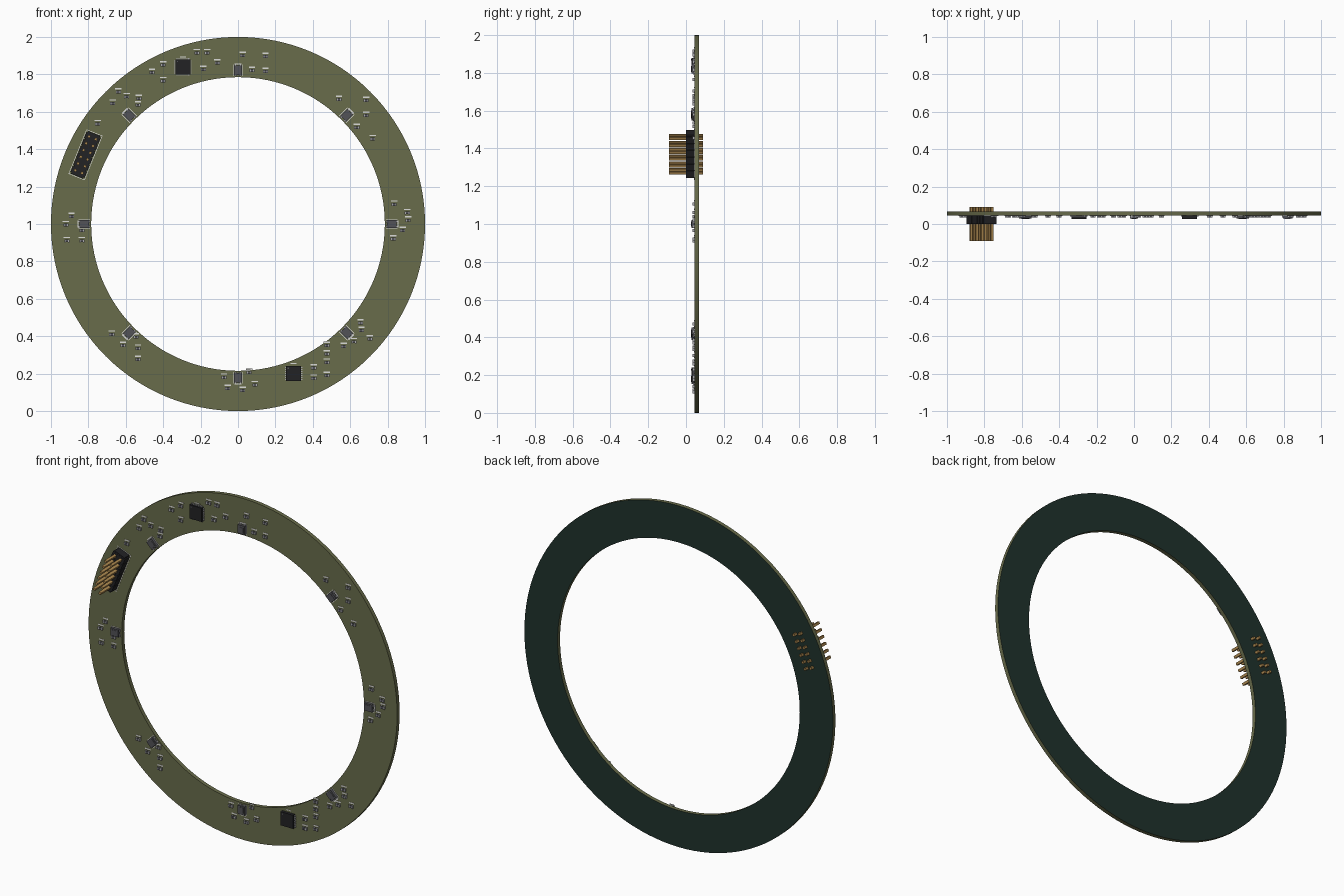
import bpy, bmesh, math
from mathutils import Matrix, Vector

old = bpy.data.objects.get("Cube")
if old:
    bpy.data.objects.remove(old, do_unlink=True)


def material(name, rgb, rough=0.6):
    m = bpy.data.materials.new(name)
    m.use_nodes = True
    m.diffuse_color = (*rgb, 1)
    bsdf = m.node_tree.nodes["Principled BSDF"]
    bsdf.inputs["Base Color"].default_value = (*rgb, 1)
    bsdf.inputs["Roughness"].default_value = rough
    return m


OLIVE = material("olive board", (0.14, 0.15, 0.07))
GREEN = material("dark green back", (0.014, 0.032, 0.025))
BLACK = material("black plastic", (0.016, 0.016, 0.018))
GREY = material("dark grey package", (0.085, 0.085, 0.095))
METAL = material("solder grey", (0.40, 0.40, 0.42))
WHITE = material("white print", (0.72, 0.72, 0.70))
GOLD = material("gold pin", (0.42, 0.25, 0.08))

FRONT, BACK = 0.045, 0.068     # board surfaces along y
R_OUT, R_IN = 1.0, 0.785
PRINT = FRONT - 0.0015         # height of printed marks


def make_mesh(name, parts):
    """Boxes as (x, z, width, height, y0, y1, material), in one mesh."""
    bm = bmesh.new()
    mats = []
    for x, z, w, h, y0, y1, mat in parts:
        if mat not in mats:
            mats.append(mat)
        mtx = Matrix.Translation((x, (y0 + y1) / 2, z)) @ Matrix.Diagonal((w, y1 - y0, h, 1))
        geo = bmesh.ops.create_cube(bm, size=1, matrix=mtx)
        for f in {f for v in geo["verts"] for f in v.link_faces}:
            f.material_index = mats.index(mat)
    me = bpy.data.meshes.new(name)
    bm.to_mesh(me)
    bm.free()
    for m in mats:
        me.materials.append(m)
    return me


def place(name, mesh, x, z, turn=0.0):
    ob = bpy.data.objects.new(name, mesh)
    ob.location = (x, 0, z)
    ob.rotation_euler = (0, math.radians(turn), 0)
    bpy.context.collection.objects.link(ob)
    return ob


# Ring board: rectangular section spun around the y axis
bm = bmesh.new()
section = [(R_IN, FRONT), (R_OUT, FRONT), (R_OUT, BACK), (R_IN, BACK)]
vs = [bm.verts.new((r, y, 0)) for r, y in section]
edges = [bm.edges.new((vs[i], vs[(i + 1) % 4])) for i in range(4)]
bmesh.ops.spin(bm, geom=vs + edges, cent=(0, 0, 0), axis=(0, 1, 0),
               angle=math.tau, steps=128)
bmesh.ops.remove_doubles(bm, verts=bm.verts, dist=1e-4)
bmesh.ops.recalc_face_normals(bm, faces=bm.faces)
for f in bm.faces:
    f.material_index = 1 if f.normal.y > 0.9 else 0
    f.smooth = abs(f.normal.y) < 0.5
for e in bm.edges:
    e.smooth = abs(e.verts[0].co.y - e.verts[1].co.y) > 0.01
me = bpy.data.meshes.new("ring_board")
bm.to_mesh(me)
bm.free()
me.materials.append(OLIVE)
me.materials.append(GREEN)
place("ring_board", me, 0, 1)

# Pin header: body blocks and two rows of six long square pins
PITCH = 0.039
body, pins = [], []
for i in range(6):
    z = (i - 2.5) * PITCH
    body.append((0, z, 0.082, PITCH * 0.86, 0.0, FRONT, BLACK))
    for x in (-PITCH / 2, PITCH / 2):
        pins.append((x, z, 0.014, 0.014, -0.09, 0.09, GOLD))
body.append((0, 0, 0.070, 6 * PITCH + 0.012, 0.001, FRONT, BLACK))
for s in (-1, 1):
    body.append((s * 0.045, 0, 0.003, 0.255, PRINT, FRONT, WHITE))
    body.append((0, s * 0.127, 0.093, 0.003, PRINT, FRONT, WHITE))
place("header_body", make_mesh("header_body", body), -0.815, 1.37, 22)
place("header_pins", make_mesh("header_pins", pins), -0.815, 1.37, 22)

# Eight light packages around the inner rim, local z pointing outwards
parts = [(0, 0, 0.044, 0.050, 0.029, FRONT, GREY),
         (0, -0.002, 0.028, 0.032, 0.027, 0.030, GREY),
         (0, 0.033, 0.040, 0.007, PRINT, FRONT, WHITE)]
for s in (-1, 1):
    parts.append((s * 0.0255, 0, 0.003, 0.062, PRINT, FRONT, WHITE))
    parts.append((s * 0.013, 0.027, 0.012, 0.006, 0.036, FRONT, METAL))
    parts.append((s * 0.013, -0.027, 0.012, 0.006, 0.036, FRONT, METAL))
sensor = make_mesh("light_package", parts)
for i in range(8):
    a = math.radians(45 * i)
    place(f"light_package_{i + 1}", sensor, 0.822 * math.cos(a),
          1 + 0.822 * math.sin(a), 90 - 45 * i)


# Two square chips with leads
def chip(name, size, sides, x, z):
    p = [(0, 0, size, size, 0.028, FRONT, BLACK),
         (-size * 0.36, size * 0.36, 0.007, 0.007, 0.0272, 0.029, GREY)]
    for i in range(7):
        t = (i - 3) * size / 7.5
        for s in (-1, 1):
            d = s * (size / 2 + 0.003)
            p.append((d, t, 0.008, 0.006, 0.039, FRONT, METAL))
            if sides == 4:
                p.append((t, d, 0.006, 0.008, 0.039, FRONT, METAL))
    p.append((0, size / 2 + 0.013, size * 0.4, 0.005, PRINT, FRONT, WHITE))
    place(name, make_mesh(name, p), x, z)


chip("upper_chip", 0.080, 4, -0.295, 1.84)
chip("lower_chip", 0.080, 2, 0.297, 0.20)

# Small two-terminal parts with a printed dash above each
small = make_mesh("small_part", [
    (0, 0, 0.015, 0.015, 0.035, FRONT, GREY),
    (-0.010, 0, 0.007, 0.016, 0.0345, FRONT, METAL),
    (0.010, 0, 0.007, 0.016, 0.0345, FRONT, METAL),
    (0, 0.018, 0.034, 0.007, PRINT, FRONT, WHITE)])
clusters = {
    "top": [(-.22, 1.915), (-.165, 1.915), (-.185, 1.825), (-.11, 1.86), (.025, 1.90),
            (.147, 1.895), (.075, 1.82), (.147, 1.815), (-.40, 1.85), (-.46, 1.81), (-.40, 1.765)],
    "upper_right": [(-.64, 1.705), (-.67, 1.645), (-.595, 1.68), (-.53, 1.67), (-.535, 1.635),
                    (-.75, 1.535)],
    "upper_left": [(.54, 1.665), (.685, 1.66), (.685, 1.58), (.635, 1.515), (.72, 1.455)],
    "left": [(.835, 1.105), (.905, 1.06), (.91, 1.02), (.88, .965), (.83, .92)],
    "right": [(-.92, .995), (-.89, 1.04), (-.915, .91), (-.835, .965), (-.835, .91)],
    "lower_right": [(-.675, .41), (-.615, .35), (-.545, .395), (-.535, .335), (-.535, .275)],
    "lower_left": [(.655, .47), (.66, .43), (.705, .385), (.62, .37), (.565, .345),
                   (.475, .35), (.475, .305), (.475, .26), (.475, .19), (.405, .23), (.405, .175)],
    "bottom": [(-.075, .18), (.06, .205), (-.055, .12), (.025, .11), (.09, .14)],
}
for where, spots in clusters.items():
    for i, (x, z) in enumerate(spots):
        place(f"small_part_{where}_{i + 1}", small, x, z)
